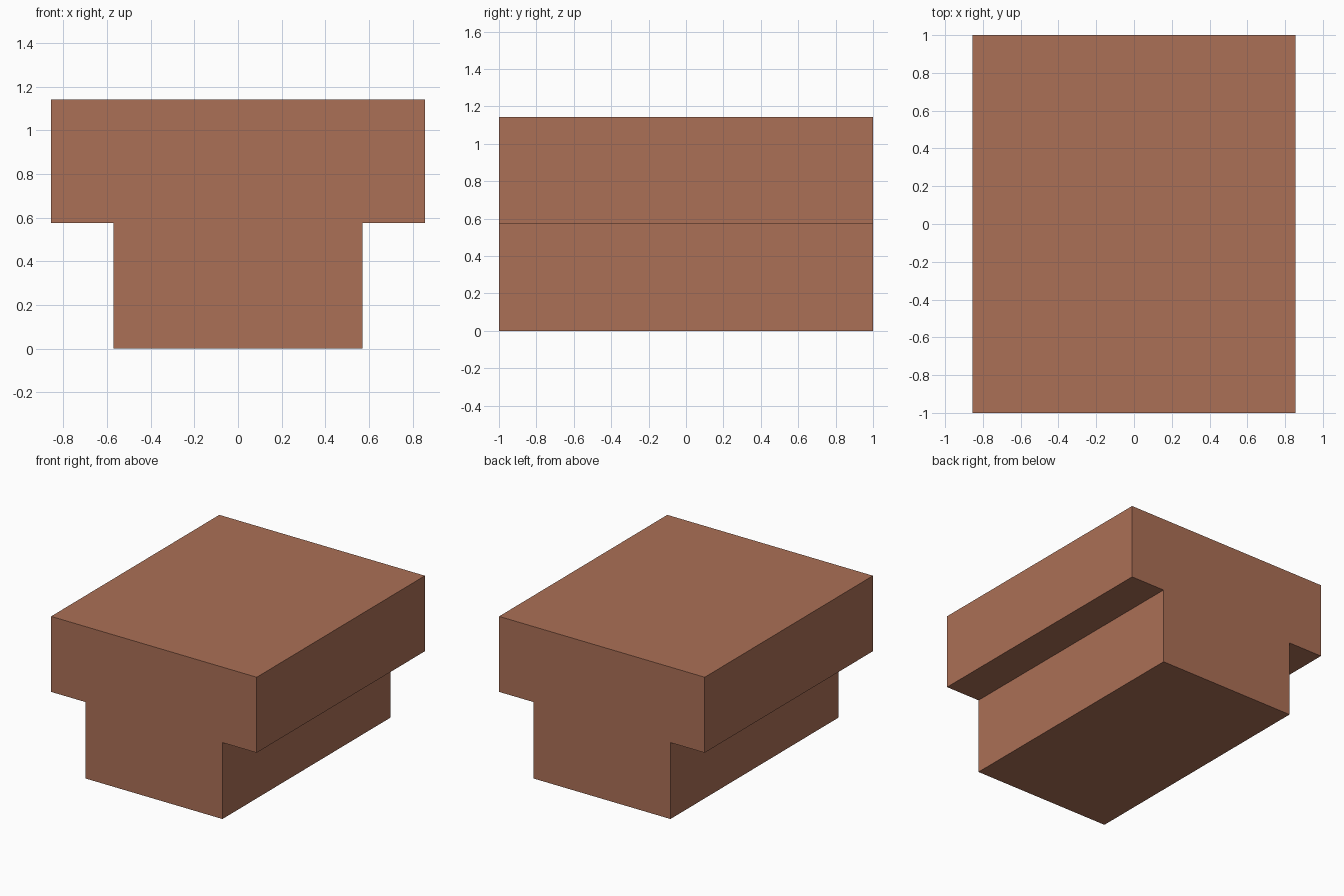
import bpy
import bmesh

if "Cube" in bpy.data.objects:
    bpy.data.objects.remove(bpy.data.objects["Cube"])

# Clay colour shared by the whole block
clay = bpy.data.materials.new("clay_brown")
clay.diffuse_color = (0.41, 0.16, 0.093, 1.0)
clay.use_nodes = True
clay.node_tree.nodes["Principled BSDF"].inputs["Base Color"].default_value = clay.diffuse_color

STEM, CAP = 0.571, 0.856      # half widths
STEP, TOP = 0.575, 1.143      # heights
HALF_LENGTH = 1.0

# T-shaped profile: right half, then mirrored to the left
right = [(STEM, 0), (STEM, STEP), (CAP, STEP), (CAP, TOP)]
profile = right + [(-x, z) for x, z in reversed(right)]

# Extrude the profile from front to back
bm = bmesh.new()
front = bm.faces.new([bm.verts.new((x, -HALF_LENGTH, z)) for x, z in profile])
ext = bmesh.ops.extrude_face_region(bm, geom=[front], use_keep_orig=True)
verts = [g for g in ext["geom"] if isinstance(g, bmesh.types.BMVert)]
bmesh.ops.translate(bm, verts=verts, vec=(0, 2 * HALF_LENGTH, 0))
bmesh.ops.recalc_face_normals(bm, faces=bm.faces[:])

mesh = bpy.data.meshes.new("t_block")
bm.to_mesh(mesh)
bm.free()
mesh.materials.append(clay)
block = bpy.data.objects.new("t_block", mesh)
bpy.context.collection.objects.link(block)
